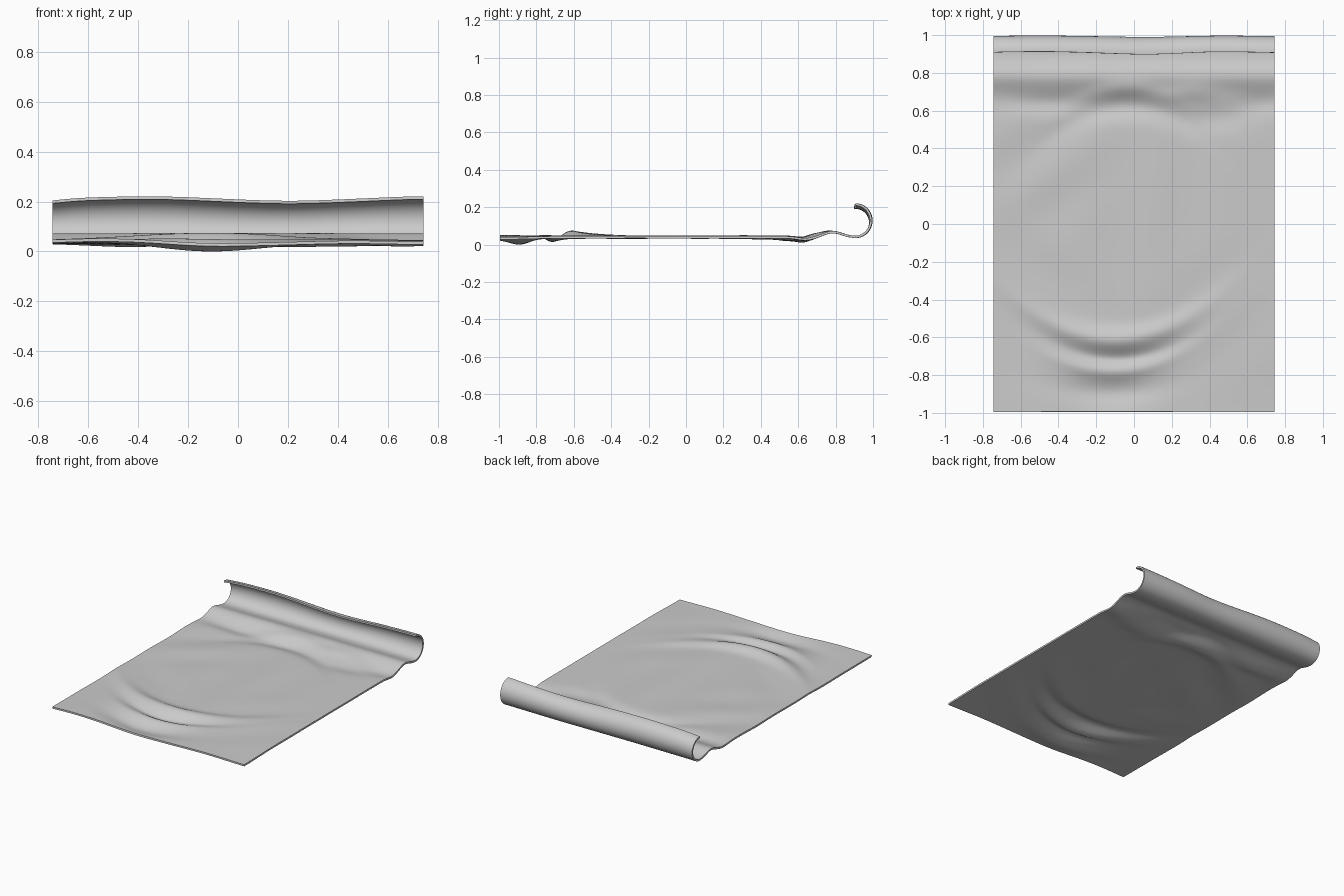
import bpy, bmesh, math
from mathutils import Vector

if "Cube" in bpy.data.objects:
    bpy.data.objects.remove(bpy.data.objects["Cube"])

W, Y0, YC = 0.744, -0.994, 0.905   # half width, front edge, start of the curl
R = 0.083                          # curl radius
NX, NF, NA = 90, 150, 26           # columns, flat rows, curl rows


def g(v, c, s):
    return math.exp(-((v - c) / s) ** 2)


def fold(x, y, cx, cy, bend, length, width, h):
    """Curved fold: a soft ridge along a parabola, fading at its ends."""
    return h * g(x, cx, length) * g(y, cy + bend * (x - cx) ** 2, width)


FOLDS = [  # cx, cy, bend, length, width, height
    (-0.10, -0.61, 0.75, 0.38, 0.055, 0.030),
    (-0.09, -0.715, 0.75, 0.30, 0.045, -0.020),
    (-0.12, -0.775, 0.70, 0.30, 0.040, 0.013),
    (-0.13, -0.89, 0.45, 0.28, 0.075, -0.027),
    (-0.03, 0.72, -0.80, 0.22, 0.045, 0.012),
    (-0.03, 0.62, -0.90, 0.30, 0.060, -0.022),
    (-0.45, 0.64, 0.10, 0.25, 0.060, -0.018),
    (0.42, 0.56, 0.60, 0.20, 0.070, -0.014),
    (0.68, 0.64, 0.00, 0.15, 0.060, -0.012),
    (0.30, 0.70, -0.50, 0.15, 0.050, 0.012),
]


def height(x, y):
    z = 0.047 + 0.027 * g(y, 0.785, 0.07)
    z += sum(fold(x, y, *f) for f in FOLDS)
    # faint diagonal drag lines on the left, lengthwise ones in the middle
    z += 0.005 * math.sin(14 * (y - 0.7 * x)) * g(x, -0.5, 0.3) * g(y, 0.35, 0.35)
    z += 0.004 * math.sin(13 * (y + 0.8 * x)) * g(x, -0.5, 0.25) * g(y, -0.4, 0.3)
    z += 0.004 * math.sin(13 * (y - 0.8 * x)) * g(x, 0.4, 0.25) * g(y, -0.45, 0.3)
    z += 0.003 * math.sin(16 * x) * g(x, 0.1, 0.4) * g(y, 0.1, 0.45)
    # uneven front hem
    z += g(y, -1.0, 0.22) * (0.006 * math.cos(7 * (x + 0.55)) - 0.011 * g(x, 0.25, 0.3))
    return z


def curl_wave(x):
    return (0.008 * g(x, -0.38, 0.25) - 0.010 * g(x, 0.2, 0.25)
            - 0.012 * g(x, -0.8, 0.12) + 0.008 * g(x, 0.75, 0.2))


# Sheet: flat rows followed by rows that roll up and over
bm = bmesh.new()
rows = []
for j in range(NF + NA + 1):
    row = []
    for i in range(NX + 1):
        x = -W + 2 * W * i / NX
        if j <= NF:
            y = Y0 + (YC - Y0) * j / NF
            z = height(x, y)
        else:
            t = (j - NF) / NA
            a = math.pi * t
            y = YC + R * math.sin(a) + t * (0.007 * g(x, -0.5, 0.3)
                + 0.007 * g(x, 0.45, 0.25) - 0.008 * g(x, 0.08, 0.25))
            z = height(x, YC) + R * (1 - math.cos(a)) + t * curl_wave(x)
        row.append(bm.verts.new((x, y, z)))
    rows.append(row)
for a, b in zip(rows, rows[1:]):
    for i in range(NX):
        bm.faces.new((a[i], a[i + 1], b[i + 1], b[i]))

mesh = bpy.data.meshes.new("cloth_sheet")
bm.to_mesh(mesh)
bm.free()
sheet = bpy.data.objects.new("cloth_sheet", mesh)
bpy.context.collection.objects.link(sheet)

grey = bpy.data.materials.new("light_grey")
grey.diffuse_color = (0.6, 0.6, 0.6, 1)
grey.use_nodes = True
grey.node_tree.nodes["Principled BSDF"].inputs["Base Color"].default_value = grey.diffuse_color
mesh.materials.append(grey)

# Cloth thickness
solid = sheet.modifiers.new("thickness", 'SOLIDIFY')
solid.thickness = 0.012
solid.offset = 0

bpy.context.view_layer.objects.active = sheet
sheet.select_set(True)
bpy.ops.object.modifier_apply(modifier="thickness")
bpy.ops.object.shade_smooth_by_angle(angle=math.radians(40))

# Rest the lowest point on the ground
low = min(v.co.z for v in mesh.vertices)
for v in mesh.vertices:
    v.co.z -= low
